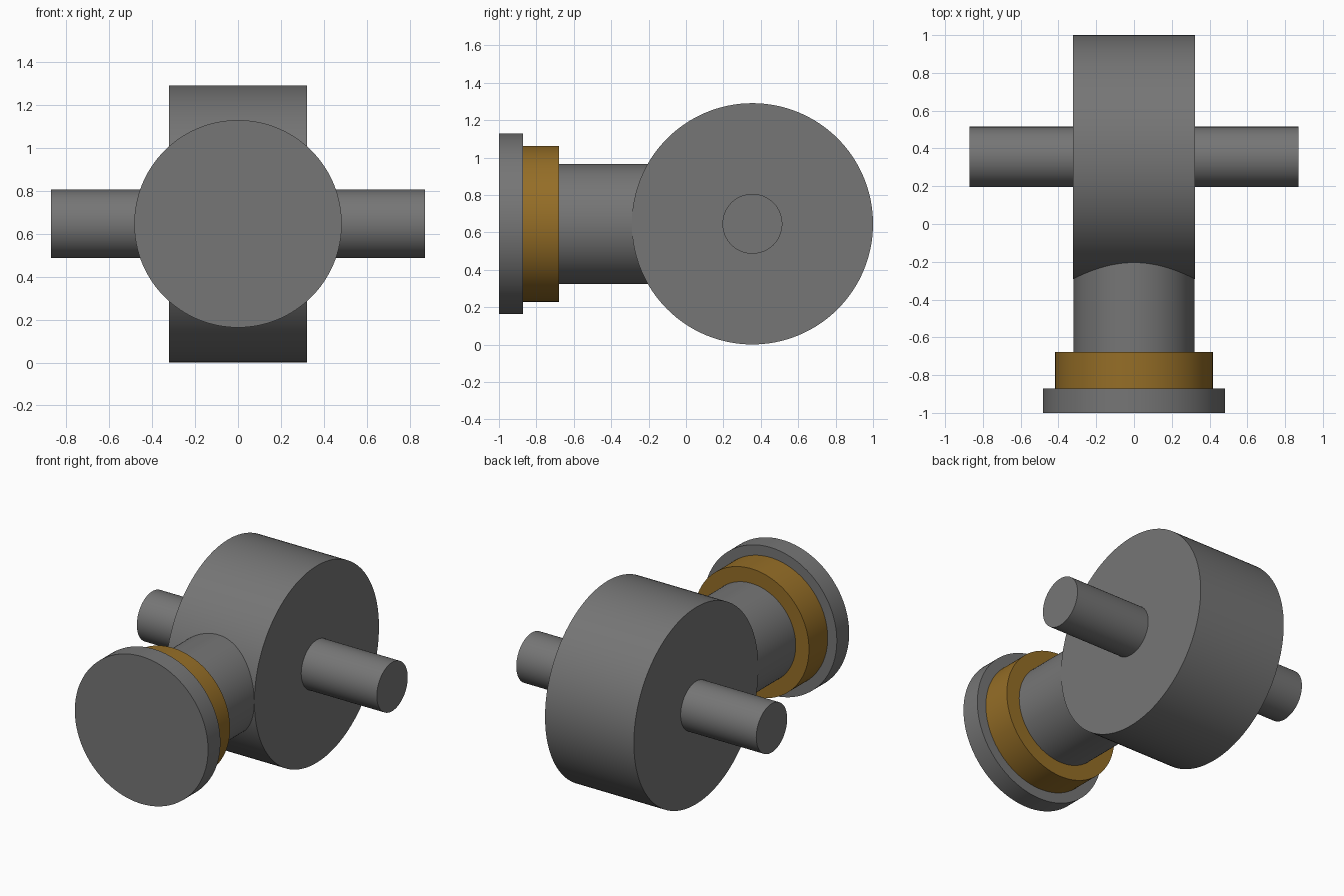
import bpy
import math

if "Cube" in bpy.data.objects:
    bpy.data.objects.remove(bpy.data.objects["Cube"])

CENTRE_Z = 0.646
WHEEL_Y = 0.355


def colour(name, rgb):
    mat = bpy.data.materials.new(name)
    mat.diffuse_color = (*rgb, 1)
    mat.use_nodes = True
    mat.node_tree.nodes["Principled BSDF"].inputs["Base Color"].default_value = mat.diffuse_color
    return mat


def cylinder(name, axis, radius, start, end, y=0.0, material=None):
    """Smooth-sided cylinder running from start to end along the X or Y axis."""
    mid = (start + end) / 2
    if axis == 'X':
        loc, rot = (mid, y, CENTRE_Z), (0, math.pi / 2, 0)
    else:
        loc, rot = (0, mid, CENTRE_Z), (math.pi / 2, 0, 0)
    bpy.ops.mesh.primitive_cylinder_add(vertices=128, radius=radius,
                                        depth=end - start, location=loc, rotation=rot)
    obj = bpy.context.object
    obj.name = name
    bpy.ops.object.shade_smooth_by_angle(angle=math.radians(30))
    obj.data.materials.append(material or steel)
    return obj


steel = colour("dark_steel", (0.18, 0.18, 0.18))
brass = colour("brass", (0.30, 0.155, 0.02))

# Thick round body lying across the X axis
cylinder("round_body", 'X', 0.645, -0.322, 0.322, WHEEL_Y)

# Axle stubs on both sides
for side, start, end in (("left", -0.87, -0.30), ("right", 0.30, 0.87)):
    cylinder(f"{side}_axle", 'X', 0.16, start, end, WHEEL_Y)

# Neck, brass collar and end flange towards the front
cylinder("neck", 'Y', 0.321, -0.70, -0.15)
cylinder("brass_collar", 'Y', 0.417, -0.872, -0.678, material=brass)
cylinder("end_flange", 'Y', 0.483, -1.0, -0.872)
